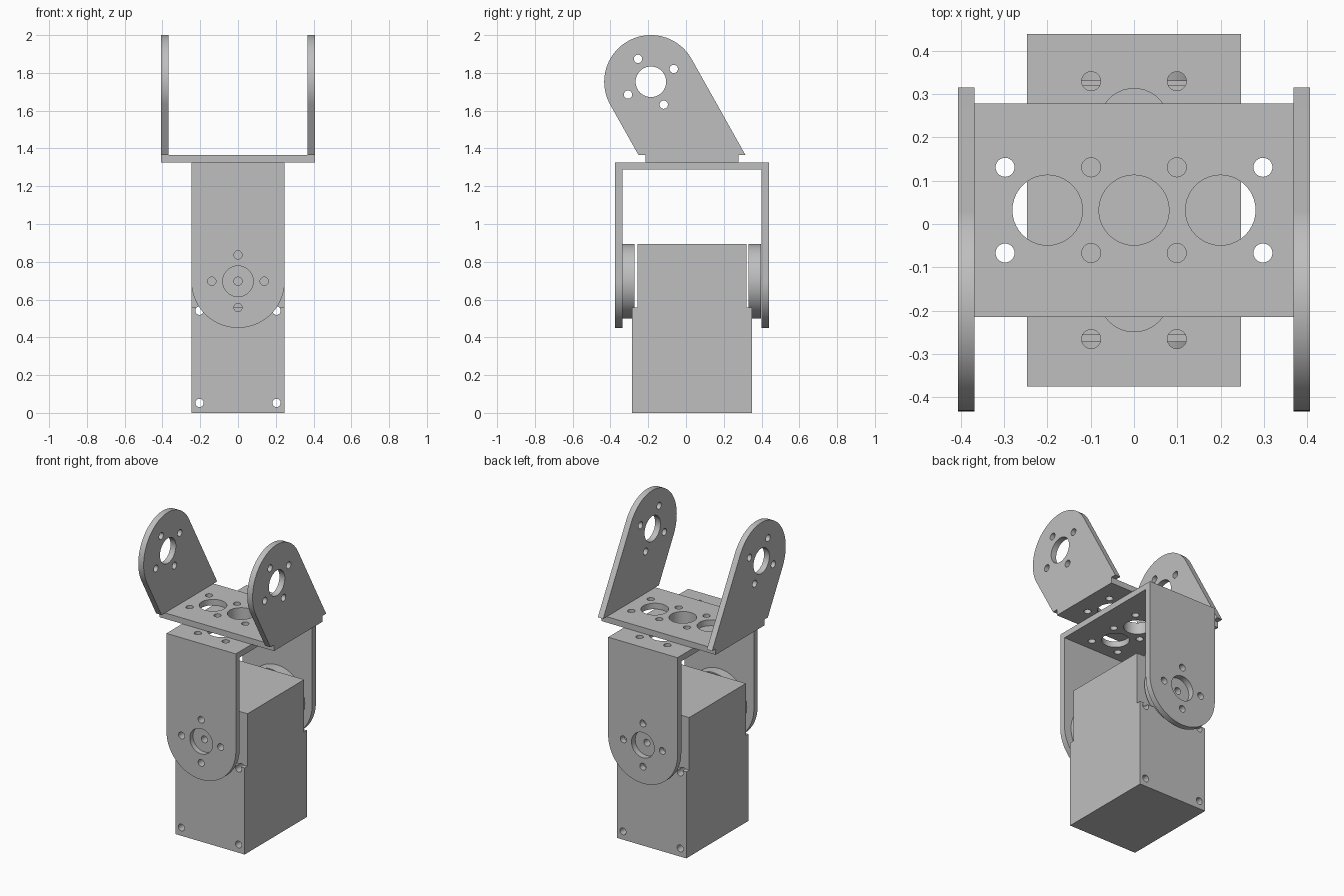
import bpy
import bmesh
from math import sin, cos, tan, radians
from mathutils import Matrix, Vector

cube = bpy.data.objects.get("Cube")
if cube:
    bpy.data.objects.remove(cube, do_unlink=True)

# Single flat colour
GREY = (0.52, 0.52, 0.52, 1.0)
metal = bpy.data.materials.new("plain_grey")
metal.use_nodes = True
metal.diffuse_color = GREY
metal.node_tree.nodes["Principled BSDF"].inputs["Base Color"].default_value = GREY

# Shared dimensions
T = 0.038          # sheet thickness
HALF = 0.247       # half width of every sheet
MID = 0.032        # y centre of the brackets
SPAN = 0.407       # half length of a bracket
AXIS = 0.697       # height of the drive axis
BIG, SMALL, RING = 0.081, 0.022, 0.139
FLAT_TOP = 1.326   # meeting plane of the two brackets

# Plane orientations: local z is the thickness direction
FACE_Z = Matrix.Identity(4)
FACE_Y = Matrix.Rotation(radians(90), 4, 'X')
FACE_X = Matrix(((0, 0, 1, 0), (1, 0, 0, 0), (0, 1, 0, 0), (0, 0, 0, 1)))


def arc(cx, cy, r, start, end, n):
    steps = [radians(start + (end - start) * i / n) for i in range(n + 1)]
    return [(cx + r * cos(a), cy + r * sin(a)) for a in steps]


def circle(cx, cy, r, n=40):
    return arc(cx, cy, r, 0, 360, n)[:-1]


def bolt_ring(cx, cy, turn=0):
    return [circle(*p, SMALL, 24) for p in arc(cx, cy, RING, turn, turn + 360, 4)[:-1]]


def smooth(obj):
    bpy.ops.object.select_all(action='DESELECT')
    obj.select_set(True)
    bpy.context.view_layer.objects.active = obj
    bpy.ops.object.shade_smooth_by_angle(angle=radians(30))


def finish(name, mesh):
    mesh.name = name
    mesh.materials.clear()
    mesh.materials.append(metal)
    obj = bpy.data.objects.new(name, mesh)
    bpy.context.collection.objects.link(obj)
    smooth(obj)
    return obj


def plate(name, loops, thickness, facing, centre):
    """Extrude an outline with holes into a sheet."""
    curve = bpy.data.curves.new(name + "_outline", 'CURVE')
    curve.dimensions = '2D'
    curve.fill_mode = 'BOTH'
    curve.extrude = thickness / 2
    for loop in loops:
        spline = curve.splines.new('POLY')
        spline.points.add(len(loop) - 1)
        for point, (u, v) in zip(spline.points, loop):
            point.co = (u, v, 0, 1)
        spline.use_cyclic_u = True
    helper = bpy.data.objects.new(name + "_outline", curve)
    bpy.context.collection.objects.link(helper)
    bpy.context.view_layer.update()
    deps = bpy.context.evaluated_depsgraph_get()
    mesh = bpy.data.meshes.new_from_object(helper.evaluated_get(deps))
    bpy.data.objects.remove(helper, do_unlink=True)
    bm = bmesh.new()
    bm.from_mesh(mesh)
    bmesh.ops.remove_doubles(bm, verts=bm.verts, dist=0.0001)
    bmesh.ops.recalc_face_normals(bm, faces=bm.faces)
    bm.transform(Matrix.Translation(Vector(centre)) @ facing)
    bm.to_mesh(mesh)
    bm.free()
    return finish(name, mesh)


def bracket_base(name, turned, z):
    """Flat web with three large holes and eight bolt holes."""
    loops = [[(-SPAN, -HALF), (SPAN, -HALF), (SPAN, HALF), (-SPAN, HALF)]]
    loops += [circle(x, 0, BIG) for x in (-0.2, 0, 0.2)]
    loops += [circle(x, y, SMALL, 24) for x in (-0.298, -0.099, 0.099, 0.298)
              for y in (-0.099, 0.099)]
    facing = Matrix.Rotation(radians(90), 4, 'Z') if turned else FACE_Z
    plate(name, loops, T, facing, (0, MID, z))


# Motor body: stepped side profile with four long bolt holes
profile = [(-0.285, 0), (0.35, 0), (0.35, 0.557), (0.32, 0.557),
           (0.32, 0.895), (-0.256, 0.895), (-0.256, 0.557), (-0.285, 0.557)]
body = plate("motor_body", [profile], 2 * HALF, FACE_X, (0, 0, 0))
cutters = []
for x in (-0.204, 0.204):
    for z in (0.053, 0.541):
        cutter = plate("bolt_cutter", [circle(x, z, SMALL, 24)], 1, FACE_Y, (0, MID, 0))
        cutter.hide_render = True
        cutters.append(cutter)
        cut = body.modifiers.new("bolt_hole", 'BOOLEAN')
        cut.operation = 'DIFFERENCE'
        cut.solver = 'EXACT'
        cut.object = cutter
bpy.context.view_layer.update()
evaluated = body.evaluated_get(bpy.context.evaluated_depsgraph_get())
drilled = bpy.data.meshes.new_from_object(evaluated)
body.modifiers.clear()
body.data = drilled
for cutter in cutters:
    bpy.data.objects.remove(cutter, do_unlink=True)
smooth(body)

# Drive discs on both ends of the axis
for side, y0, y1 in (("front", -0.342, -0.272), ("back", 0.33, 0.398)):
    loops = [circle(0, AXIS, 0.197, 64), circle(0, AXIS, SMALL, 24)]
    loops += bolt_ring(0, AXIS)
    plate(side + "_drive_disc", loops, y1 - y0, FACE_Y, (0, (y0 + y1) / 2, 0))

# Lower bracket: web plus two round-ended legs
bracket_base("lower_bracket_web", True, FLAT_TOP - T / 2)
leg = arc(0, AXIS, HALF, 180, 360, 48)
leg += [(HALF, FLAT_TOP - T), (-HALF, FLAT_TOP - T)]
leg_loops = [leg, circle(0, AXIS, BIG)] + bolt_ring(0, AXIS)
for side, s in (("front", -1), ("back", 1)):
    plate(side + "_lower_leg", leg_loops, T, FACE_Y, (0, MID + s * (SPAN - T / 2), 0))

# Upper bracket: web plus two forward-leaning arms
bracket_base("upper_bracket_web", False, FLAT_TOP + T / 2)
LEAN = 29.3
cy, cz, foot = -0.186, 1.753, FLAT_TOP + T
mid_foot = cy + (cz - foot) * tan(radians(LEAN))
half_foot = HALF / cos(radians(LEAN))
arm = arc(cy, cz, HALF, LEAN, LEAN + 180, 48)
arm += [(mid_foot - half_foot, foot), (mid_foot + half_foot, foot)]
arm_loops = [arm, circle(cy, cz, BIG)] + bolt_ring(cy, cz, LEAN)
for side, s in (("right", -1), ("left", 1)):
    plate(side + "_upper_arm", arm_loops, T, FACE_X, (s * (SPAN - T / 2), 0, 0))
